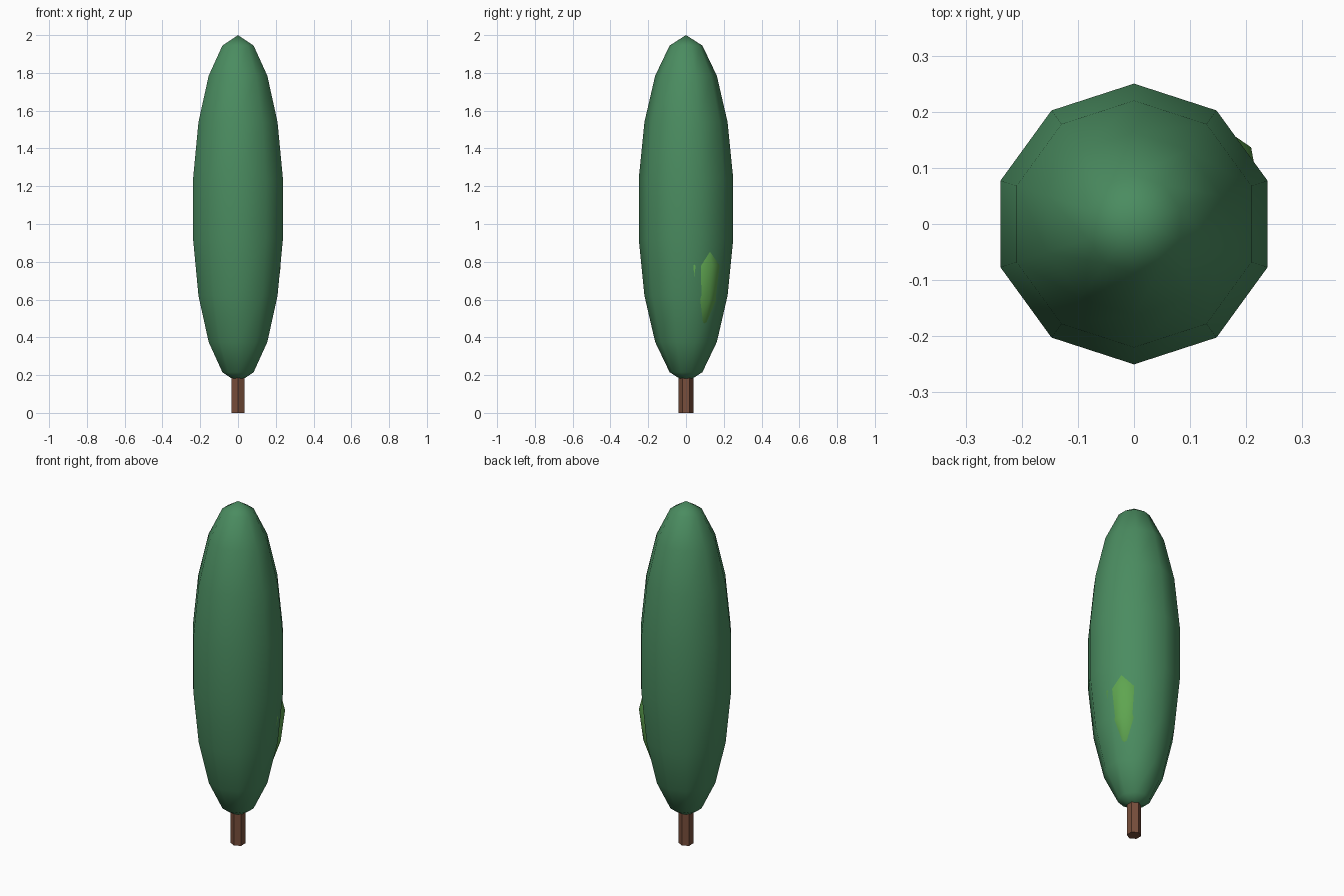
import bpy, math

if "Cube" in bpy.data.objects:
    bpy.data.objects.remove(bpy.data.objects["Cube"])


def material(name, rgb):
    m = bpy.data.materials.new(name)
    m.diffuse_color = (*rgb, 1)
    m.use_nodes = True
    m.node_tree.nodes["Principled BSDF"].inputs["Base Color"].default_value = m.diffuse_color
    return m


leaf_green = material("leaf_green", (0.069, 0.262, 0.117))
light_green = material("light_green", (0.114, 0.376, 0.080))
bark_brown = material("bark_brown", (0.19, 0.078, 0.045))


def lathe(name, profile, sides, start, mat, centre=(0, 0), smooth=True):
    """Revolve (radius, height) rings, bottom to top, and close both ends."""
    verts, faces, rings = [], [], []
    for r, z in profile:
        count = 1 if r == 0 else sides
        ring = []
        for i in range(count):
            a = start + math.tau * i / sides
            ring.append(len(verts))
            verts.append((centre[0] + r * math.cos(a), centre[1] + r * math.sin(a), z))
        rings.append(ring)
    for low, high in zip(rings, rings[1:]):
        for i in range(sides):
            j = (i + 1) % sides
            if len(low) == 1:
                faces.append((low[0], high[j], high[i]))
            elif len(high) == 1:
                faces.append((low[i], low[j], high[0]))
            else:
                faces.append((low[i], low[j], high[j], high[i]))
    if len(rings[0]) > 1:
        faces.append(rings[0][::-1])
    if len(rings[-1]) > 1:
        faces.append(rings[-1])
    mesh = bpy.data.meshes.new(name)
    mesh.from_pydata(verts, [], faces)
    mesh.materials.append(mat)
    mesh.polygons.foreach_set("use_smooth", [smooth] * len(faces))
    obj = bpy.data.objects.new(name, mesh)
    bpy.context.collection.objects.link(obj)
    return obj


# Tall ten-sided foliage ellipsoid
RINGS = 9
foliage = []
for k in range(RINGS + 1):
    t = math.pi * k / RINGS
    r = 0 if k in (0, RINGS) else 0.254 * math.sin(t)
    foliage.append((r, 1.08 - 0.92 * math.cos(t)))
lathe("foliage", foliage, 10, math.pi / 2, leaf_green)

# Lighter inner leaf clump that just breaks through the foliage
clump = [(0, 0.42), (0.06, 0.48), (0.103, 0.60), (0.126, 0.78), (0.09, 0.93), (0, 1.0)]
lathe("inner_foliage", clump, 8, math.radians(33), light_green, (0.103, 0.068))

# Hexagonal trunk
lathe("trunk", [(0.039, 0), (0.039, 0.3)], 6, math.pi / 2, bark_brown, smooth=False)
